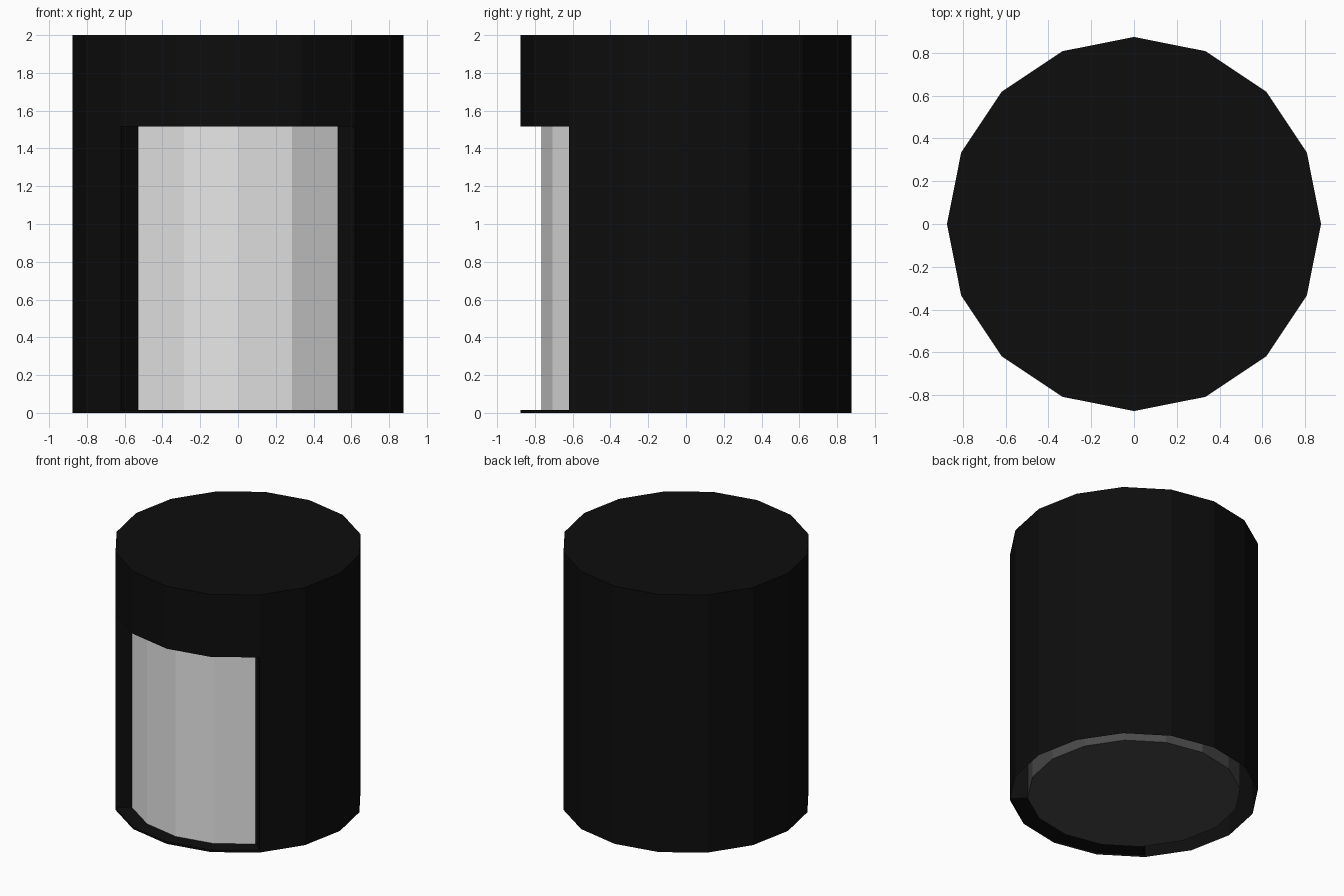
import bpy, bmesh, math

if "Cube" in bpy.data.objects:
    bpy.data.objects.remove(bpy.data.objects["Cube"])

SIDES = 16
R_OUT, R_IN = 0.875, 0.75
LEVELS = [0.0, 0.015, 1.515, 2.0]   # base, opening bottom, opening top, lid
OPEN = range(10, 14)                # front facets, 225 to 315 degrees


def material(name, rgb):
    m = bpy.data.materials.new(name)
    m.diffuse_color = (*rgb, 1)
    m.use_nodes = True
    m.node_tree.nodes["Principled BSDF"].inputs["Base Color"].default_value = m.diffuse_color
    return m


def point(r, i, z, dy=0.0):
    a = math.tau * i / SIDES
    return (r * math.cos(a), r * math.sin(a) + dy, z)


def finish(name, bm, mat):
    bmesh.ops.remove_doubles(bm, verts=bm.verts, dist=1e-5)
    me = bpy.data.meshes.new(name)
    bm.to_mesh(me)
    bm.free()
    me.materials.append(mat)
    ob = bpy.data.objects.new(name, me)
    bpy.context.collection.objects.link(ob)


def face(bm, *pts):
    return bm.faces.new([bm.verts.new(p) for p in pts])


def wall(bm, r, i, z0, z1, dy=0.0):
    face(bm, point(r, i, z0, dy), point(r, i + 1, z0, dy),
         point(r, i + 1, z1, dy), point(r, i, z1, dy))


black = material("black", (0.004, 0.004, 0.004))
dark_grey = material("dark grey", (0.07, 0.07, 0.07))
light_grey = material("light grey", (0.8, 0.8, 0.8))

# Outer shell: open underneath, closed on top, with a recessed front opening
bm = bmesh.new()
for i in range(SIDES):
    for k in range(3):
        if not (k == 1 and i in OPEN):
            wall(bm, R_OUT, i, LEVELS[k], LEVELS[k + 1])
face(bm, *[point(R_OUT, i, LEVELS[3]) for i in range(SIDES)])
lo, hi = LEVELS[1], LEVELS[2]
for i in OPEN:   # ledges below and above the opening
    face(bm, point(R_OUT, i, lo), point(R_OUT, i + 1, lo),
         point(R_IN, i + 1, lo), point(R_IN, i, lo))
    face(bm, point(R_OUT, i + 1, hi), point(R_OUT, i, hi),
         point(R_IN, i, hi), point(R_IN, i + 1, hi))
# side walls of the opening
a, b = OPEN[0], OPEN[-1] + 1
face(bm, point(R_OUT, a, lo), point(R_IN, a, lo), point(R_IN, a, hi), point(R_OUT, a, hi))
face(bm, point(R_IN, b, lo), point(R_OUT, b, lo), point(R_OUT, b, hi), point(R_IN, b, hi))
finish("outer_shell", bm, black)

# Inner core, its underside seen through the open base
bm = bmesh.new()
for i in range(SIDES):
    wall(bm, R_IN, i, lo, 1.9)
face(bm, *[point(R_IN, i, lo) for i in reversed(range(SIDES))])
face(bm, *[point(R_IN, i, 1.9) for i in range(SIDES)])
finish("inner_core", bm, dark_grey)

# Curved front panel, just ahead of the core
bm = bmesh.new()
for i in OPEN:
    wall(bm, R_IN, i, lo, hi, -0.014)
finish("front_panel", bm, light_grey)
